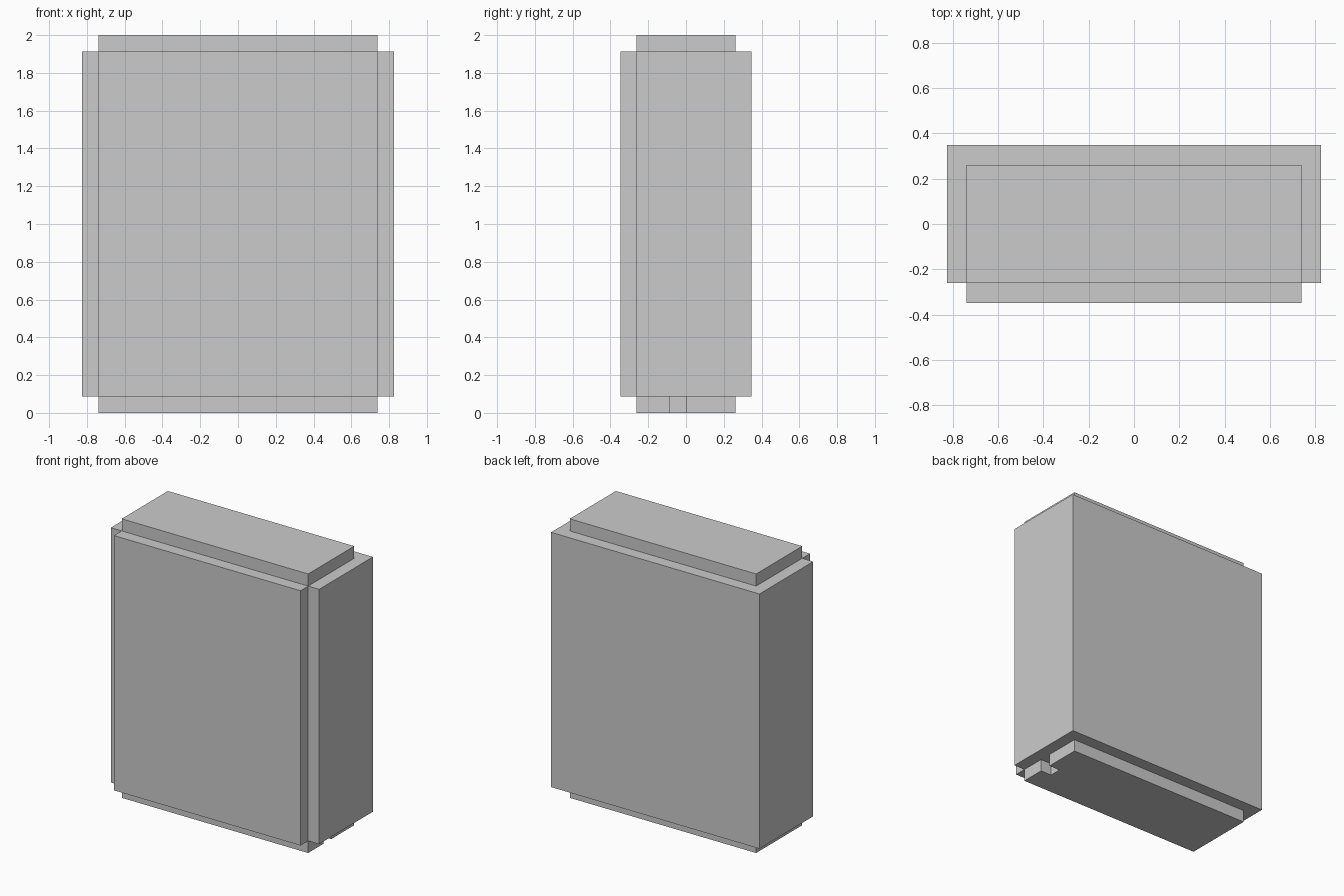
import bpy

if "Cube" in bpy.data.objects:
    bpy.data.objects.remove(bpy.data.objects["Cube"])

U = 2 / 23  # block unit: the model is 19 x 8 x 23 units


def box(name, x, y, z, helper=False):
    """Box spanning (min, max) per axis, given in block units."""
    spans = (x, y, z)
    bpy.ops.mesh.primitive_cube_add(size=1)
    ob = bpy.context.object
    ob.name = name
    for v in ob.data.vertices:
        v.co = [U * (lo if c < 0 else hi) for c, (lo, hi) in zip(v.co, spans)]
    if helper:
        ob.hide_render = True
        ob.display_type = 'WIRE'
    return ob


def boolean(target, other, operation):
    mod = target.modifiers.new(other.name, 'BOOLEAN')
    mod.operation = operation
    mod.solver = 'EXACT'
    mod.object = other


# Main body, full width with square rear corners
body = box("main_body", (-9.5, 9.5), (-3, 4), (1, 22))

# Raised front panel, top cap and base plinth, sunk into the body
panel = box("front_panel", (-8.5, 8.5), (-4, -1), (1, 22), True)
cap = box("top_cap", (-8.5, 8.5), (-3, 3), (20, 23), True)
base = box("base_plinth", (-8.5, 8.5), (-3, 3), (0, 3), True)

# Small notch in the right end of the base
notch = box("base_notch", (7.5, 9), (-1, 0), (-1, 2), True)
boolean(base, notch, 'DIFFERENCE')

# Merge everything into one clean shell
for part in (panel, cap, base):
    boolean(body, part, 'UNION')
